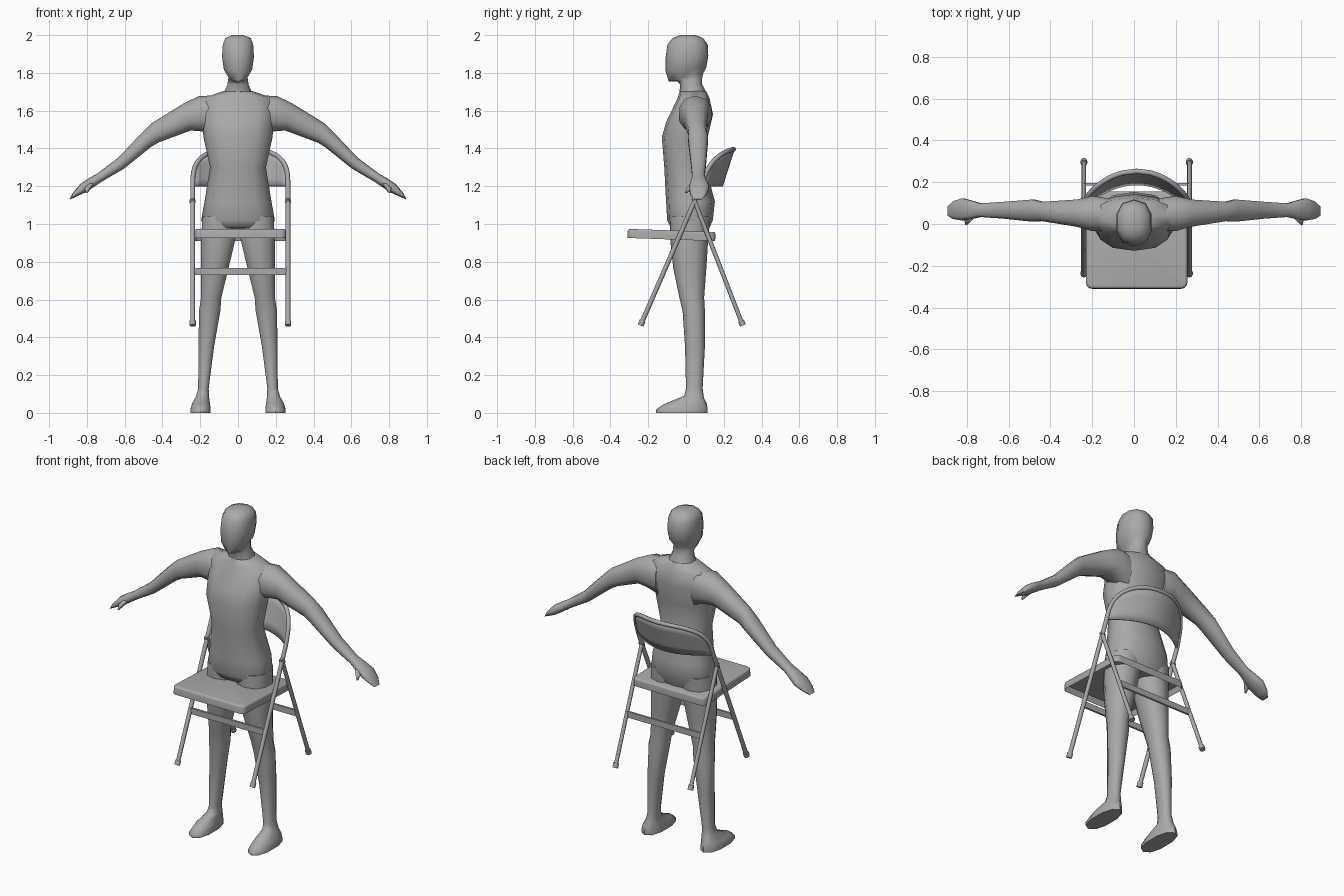
import bpy, bmesh, math
from mathutils import Vector

if "Cube" in bpy.data.objects:
    bpy.data.objects.remove(bpy.data.objects["Cube"])

grey = bpy.data.materials.new("mid_grey")
grey.diffuse_color = (0.4, 0.4, 0.4, 1)
grey.use_nodes = True
grey.node_tree.nodes["Principled BSDF"].inputs["Base Color"].default_value = grey.diffuse_color
CX = 0.0125          # chair centre line
HALF = 0.2525        # half distance between chair tubes


def finish(name, bm, angle=60, mirror=False):
    bmesh.ops.recalc_face_normals(bm, faces=bm.faces)
    me = bpy.data.meshes.new(name)
    bm.to_mesh(me)
    bm.free()
    ob = bpy.data.objects.new(name, me)
    bpy.context.collection.objects.link(ob)
    me.materials.append(grey)
    if mirror:
        ob.modifiers.new("Mirror", "MIRROR")
    bpy.context.view_layer.objects.active = ob
    bpy.ops.object.select_all(action='DESELECT')
    ob.select_set(True)
    bpy.ops.object.shade_smooth_by_angle(angle=math.radians(angle))
    return ob


def loft(name, rings, n=10, power=0.85, mirror=False, angle=60):
    """Each ring is two opposite points plus the half vector of the other axis."""
    bm = bmesh.new()
    loops = []
    for p, q, s in rings:
        p, q, s = Vector(p), Vector(q), Vector(s)
        mid, half = (p + q) / 2, (p - q) / 2
        loop = []
        for i in range(n):
            a = 2 * math.pi * i / n
            c, d = (math.copysign(abs(f) ** power, f) for f in (math.cos(a), math.sin(a)))
            loop.append(bm.verts.new(mid + half * c + s * d))
        loops.append(loop)
    for a, b in zip(loops, loops[1:]):
        for i in range(n):
            j = (i + 1) % n
            bm.faces.new((a[i], a[j], b[j], b[i]))
    bm.faces.new(loops[0])
    bm.faces.new(loops[-1])
    return finish(name, bm, angle, mirror)


def upright(cx, hw, yf, zf, yb, zb):
    """Ring running from a front point to a back point."""
    return ((cx, yf, zf), (cx, yb, zb), (hw, 0, 0))


def limb(xt, zt, xb, zb, y, hy):
    """Ring running from an upper point to a lower point."""
    return ((xt, y, zt), (xb, y, zb), (0, hy, 0))


def tube(name, pts, r):
    cu = bpy.data.curves.new(name, 'CURVE')
    cu.dimensions = '3D'
    cu.bevel_depth = r
    cu.bevel_resolution = 2
    cu.use_fill_caps = True
    sp = cu.splines.new('POLY')
    sp.points.add(len(pts) - 1)
    for pt, co in zip(sp.points, pts):
        pt.co = (*co, 1)
    ob = bpy.data.objects.new(name, cu)
    bpy.context.collection.objects.link(ob)
    cu.materials.append(grey)
    bpy.ops.object.select_all(action='DESELECT')
    bpy.context.view_layer.objects.active = ob
    ob.select_set(True)
    bpy.ops.object.convert(target='MESH')
    bpy.ops.object.shade_smooth_by_angle(angle=math.radians(50))


def box(name, size, loc):
    bm = bmesh.new()
    bmesh.ops.create_cube(bm, size=1)
    for v in bm.verts:
        v.co = Vector(a * b for a, b in zip(v.co, size)) + Vector(loc)
    return finish(name, bm, 30)


# Torso, from hips up to the base of the neck
loft("torso", [
    upright(0, 0.17, -0.08, 0.98, 0.11, 0.95),
    upright(0, 0.195, -0.10, 1.02, 0.142, 1.02),
    upright(0, 0.178, -0.105, 1.11, 0.153, 1.12),
    upright(0, 0.148, -0.115, 1.30, 0.105, 1.30),
    upright(0, 0.183, -0.128, 1.46, 0.115, 1.46),
    upright(0, 0.190, -0.105, 1.54, 0.143, 1.58),
    upright(0, 0.190, -0.045, 1.665, 0.125, 1.665),
    upright(0, 0.080, -0.035, 1.70, 0.105, 1.705),
], n=12)

# Neck and head
loft("head", [
    upright(0, 0.085, -0.035, 1.67, 0.115, 1.68),
    upright(0, 0.058, -0.032, 1.74, 0.085, 1.74),
    upright(0, 0.055, -0.045, 1.755, 0.085, 1.77),
    upright(0, 0.048, -0.092, 1.755, 0.092, 1.80),
    upright(0, 0.078, -0.108, 1.81, 0.108, 1.83),
    upright(0, 0.088, -0.108, 1.88, 0.118, 1.89),
    upright(0, 0.084, -0.098, 1.95, 0.115, 1.95),
    upright(0, 0.070, -0.070, 1.985, 0.090, 1.985),
    upright(0, 0.030, -0.030, 2.0, 0.050, 2.0),
])

# Legs with feet
loft("leg", [
    upright(0.098, 0.094, -0.085, 1.04, 0.13, 1.04),
    upright(0.103, 0.096, -0.085, 0.93, 0.118, 0.93),
    upright(0.122, 0.076, -0.068, 0.77, 0.108, 0.77),
    upright(0.142, 0.056, -0.035, 0.61, 0.096, 0.61),
    upright(0.150, 0.059, -0.018, 0.54, 0.100, 0.54),
    upright(0.168, 0.043, -0.005, 0.35, 0.100, 0.35),
    upright(0.183, 0.029, 0.000, 0.13, 0.088, 0.13),
    upright(0.188, 0.036, -0.010, 0.09, 0.095, 0.08),
    upright(0.196, 0.050, -0.120, 0.045, 0.110, 0.05),
    upright(0.198, 0.056, -0.158, 0.018, 0.115, 0.02),
    upright(0.198, 0.056, -0.158, 0.0, 0.115, 0.0),
], mirror=True)

# Arms with hands
loft("arm", [
    limb(0.12, 1.68, 0.12, 1.46, 0.045, 0.08),
    limb(0.205, 1.678, 0.185, 1.49, 0.05, 0.088),
    limb(0.285, 1.640, 0.25, 1.495, 0.052, 0.068),
    limb(0.455, 1.535, 0.42, 1.432, 0.06, 0.048),
    limb(0.505, 1.487, 0.46, 1.408, 0.064, 0.055),
    limb(0.635, 1.350, 0.605, 1.292, 0.066, 0.042),
    limb(0.745, 1.268, 0.72, 1.225, 0.066, 0.034),
    limb(0.785, 1.245, 0.765, 1.195, 0.068, 0.045),
    limb(0.835, 1.212, 0.805, 1.168, 0.070, 0.055),
    limb(0.872, 1.168, 0.855, 1.146, 0.066, 0.044),
    limb(0.893, 1.132, 0.888, 1.130, 0.062, 0.024),
], mirror=True)
loft("thumb", [
    limb(0.79, 1.225, 0.755, 1.215, 0.045, 0.018),
    limb(0.812, 1.19, 0.785, 1.18, 0.015, 0.015),
    limb(0.808, 1.166, 0.798, 1.163, 0.0, 0.006),
], n=6, mirror=True)


# Chair frame: front legs and the bowed back hoop in one tube
def back_y(x, z):
    return 0.08 + 0.11 * (1 - (x / HALF) ** 2) + 0.32 * (z - 1.2)


hoop = [(CX + HALF, -0.24, 0.465)]
for i in range(25):
    a = math.pi * i / 24
    x = math.copysign(abs(math.cos(a)) ** 0.65, math.cos(a)) * HALF
    z = 1.2 + 0.195 * max(0, math.sin(a)) ** 0.65
    hoop.append((CX + x, back_y(x, z), z))
hoop.append((CX - HALF, -0.24, 0.465))
tube("front_leg_and_back_hoop", hoop, 0.0125)

for side, s in (("right", 1), ("left", -1)):
    x = CX + s * HALF
    tube(f"rear_leg_{side}", [(x, 0.3, 0.465), (x, 0.04, 1.135)], 0.0115)
    # Rubber feet
    tube(f"front_foot_{side}", [(x, -0.241, 0.463), (x, -0.230, 0.488)], 0.0165)
    tube(f"rear_foot_{side}", [(x, 0.301, 0.463), (x, 0.291, 0.488)], 0.0165)
    # Pivot bolts
    tube(f"pivot_{side}", [(x - 0.016, 0.046, 1.12), (x + 0.016, 0.046, 1.12)], 0.009)

# Leg braces
box("front_brace", (2 * HALF, 0.012, 0.036), (CX, -0.116, 0.748))
box("rear_brace", (2 * HALF, 0.012, 0.036), (CX, 0.190, 0.748))

# Backrest panel filling the hoop
bm = bmesh.new()
cols = []
for i in range(21):
    x = -0.245 + 0.49 * i / 20
    top = 1.2 + 0.195 * (1 - (abs(x) / HALF) ** (2 / 0.65)) ** 0.325
    cols.append([bm.verts.new((CX + x, back_y(x, z), z))
                 for z in (1.2 + (top - 1.2) * k / 4 for k in range(5))])
for a, b in zip(cols, cols[1:]):
    for k in range(4):
        bm.faces.new((a[k], b[k], b[k + 1], a[k + 1]))
backrest = finish("backrest", bm, 40)
mod = backrest.modifiers.new("Thickness", "SOLIDIFY")
mod.thickness, mod.offset = 0.01, 0

# Seat: rounded pan, hollow underneath
bm = bmesh.new()
bmesh.ops.create_cube(bm, size=1)
for v in bm.verts:
    v.co = Vector((v.co.x * 0.485, v.co.y * 0.465, v.co.z * 0.048))
upright_edges = [e for e in bm.edges if abs(e.verts[0].co.z - e.verts[1].co.z) > 0.01]
bmesh.ops.bevel(bm, geom=upright_edges, offset=0.03, segments=4, profile=0.5, affect='EDGES')
rim = [e for e in bm.edges if all(v.co.z > 0.02 for v in e.verts)]
bmesh.ops.bevel(bm, geom=rim, offset=0.012, segments=3, profile=0.5, affect='EDGES')
bm.normal_update()
under = [f for f in bm.faces if f.normal.z < -0.9]
bmesh.ops.inset_region(bm, faces=under, thickness=0.01)
for v in {v for f in under for v in f.verts}:
    v.co.z += 0.034
seat = finish("seat", bm, 40)
seat.location = (CX, -0.077, 0.942)
seat.rotation_euler.x = -0.035
